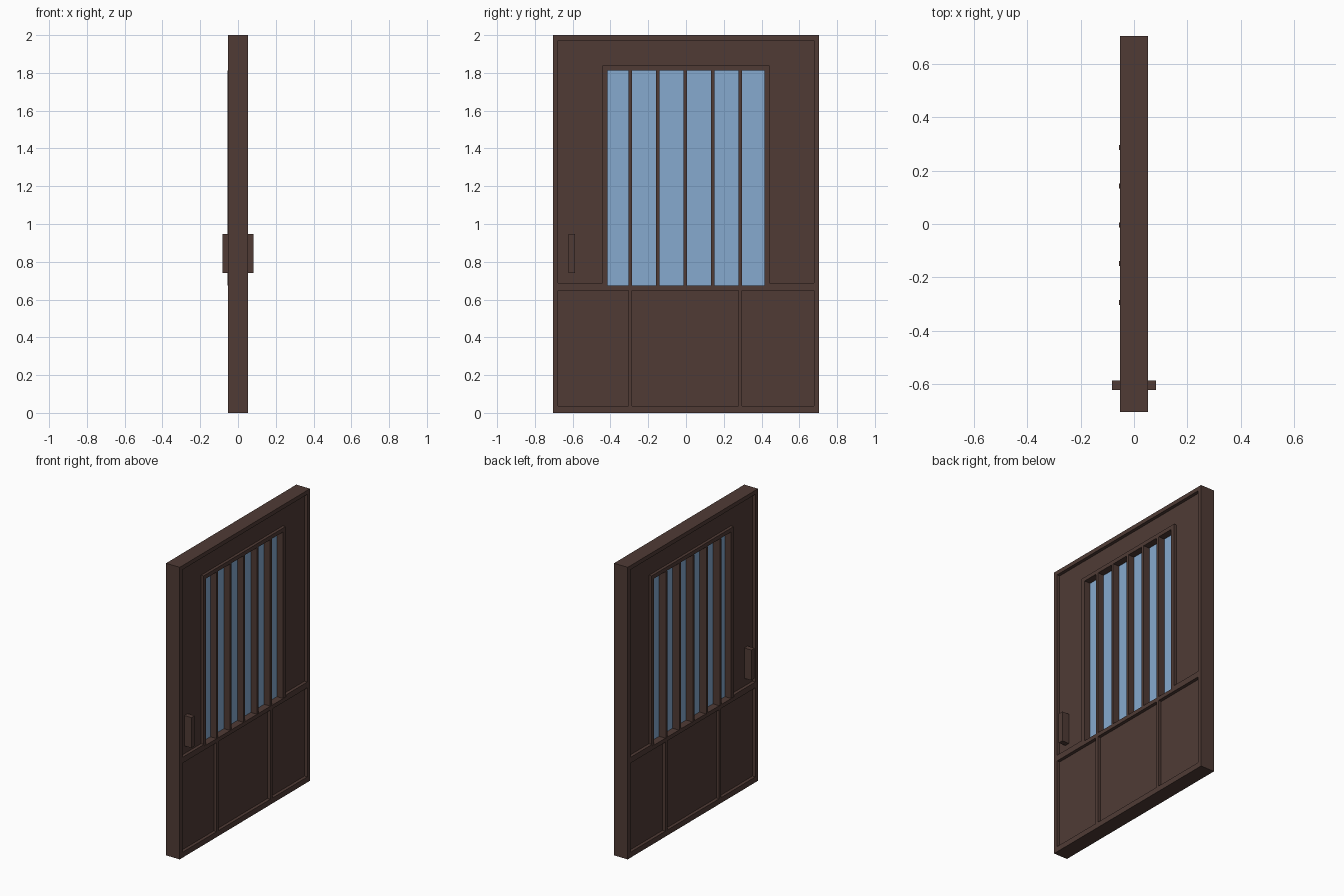
import bpy, bmesh
from mathutils import Matrix, Vector

if "Cube" in bpy.data.objects:
    bpy.data.objects.remove(bpy.data.objects["Cube"])


def material(name, rgb):
    m = bpy.data.materials.new(name)
    m.diffuse_color = (*rgb, 1)
    m.use_nodes = True
    m.node_tree.nodes["Principled BSDF"].inputs["Base Color"].default_value = m.diffuse_color
    return m


WOOD = material("dark_wood", (0.080, 0.044, 0.036))
GLASS = material("blue_glass", (0.238, 0.402, 0.624))


def part(name, boxes, mat):
    """One object out of boxes given as (x0, x1, y0, y1, z0, z1)."""
    bm = bmesh.new()
    for x0, x1, y0, y1, z0, z1 in boxes:
        c = Vector(((x0 + x1) / 2, (y0 + y1) / 2, (z0 + z1) / 2))
        bmesh.ops.create_cube(bm, size=1, matrix=Matrix.Translation(c)
                              @ Matrix.Diagonal((x1 - x0, y1 - y0, z1 - z0, 1)))
    me = bpy.data.meshes.new(name)
    bm.to_mesh(me)
    bm.free()
    me.materials.append(mat)
    bpy.context.collection.objects.link(bpy.data.objects.new(name, me))


T = 0.052            # half thickness of the frame
P = 0.03             # half thickness of the recessed panels
W, H = 0.705, 2.0    # half width, height
IW, IH, IB = 0.677, 1.972, 0.037   # inside of the outer frame
WO, WI = 0.443, 0.415              # window frame, outer and inner half width
WT, WB = 1.84, 0.674               # window frame top, window opening bottom
R0, R1 = 0.647, 0.687              # middle rail

# Outer frame: two stiles, top and bottom rails
part("outer_frame", [(-T, T, -W, -IW, 0, H), (-T, T, IW, W, 0, H),
                     (-T, T, -IW, IW, IH, H), (-T, T, -IW, IW, 0, IB)], WOOD)

# Middle rail, slightly lower under the window
part("middle_rail", [(-T, T, -IW, -WO, R0, R1), (-T, T, WO, IW, R0, R1),
                     (-T, T, -WO, WO, R0, WB)], WOOD)

# Lower dividers
DIV = [(-0.305, -0.285), (0.277, 0.297)]
part("lower_dividers", [(-T, T, a, b, IB, R0) for a, b in DIV], WOOD)

# Recessed panels
edges = [-IW, *DIV[0], *DIV[1], IW]
part("lower_panels", [(-P, P, edges[i], edges[i + 1], IB, R0) for i in (0, 2, 4)], WOOD)
part("upper_panels", [(-P, P, -IW, -WO, R1, IH), (-P, P, WO, IW, R1, IH),
                      (-P, P, -WO, WO, WT, IH)], WOOD)

# Window surround
F = 0.05
part("window_frame", [(-F, F, -WO, -WI, WB, WT), (-F, F, WI, WO, WB, WT),
                      (-F, F, -WI, WI, 1.813, WT)], WOOD)

# Vertical window bars
part("window_bars", [(-0.056, F, y - 0.0095, y + 0.0095, WB, 1.813)
                     for y in (-0.295, -0.149, -0.004, 0.142, 0.287)], WOOD)

# Glass sheet
part("window_glass", [(-0.004, 0.004, -WI, WI, WB, 1.813)], GLASS)

# Handles on both sides
part("door_handles", [(s * P if s > 0 else -0.083, 0.083 if s > 0 else -P,
                       -0.623, -0.588, 0.74, 0.948) for s in (-1, 1)], WOOD)
